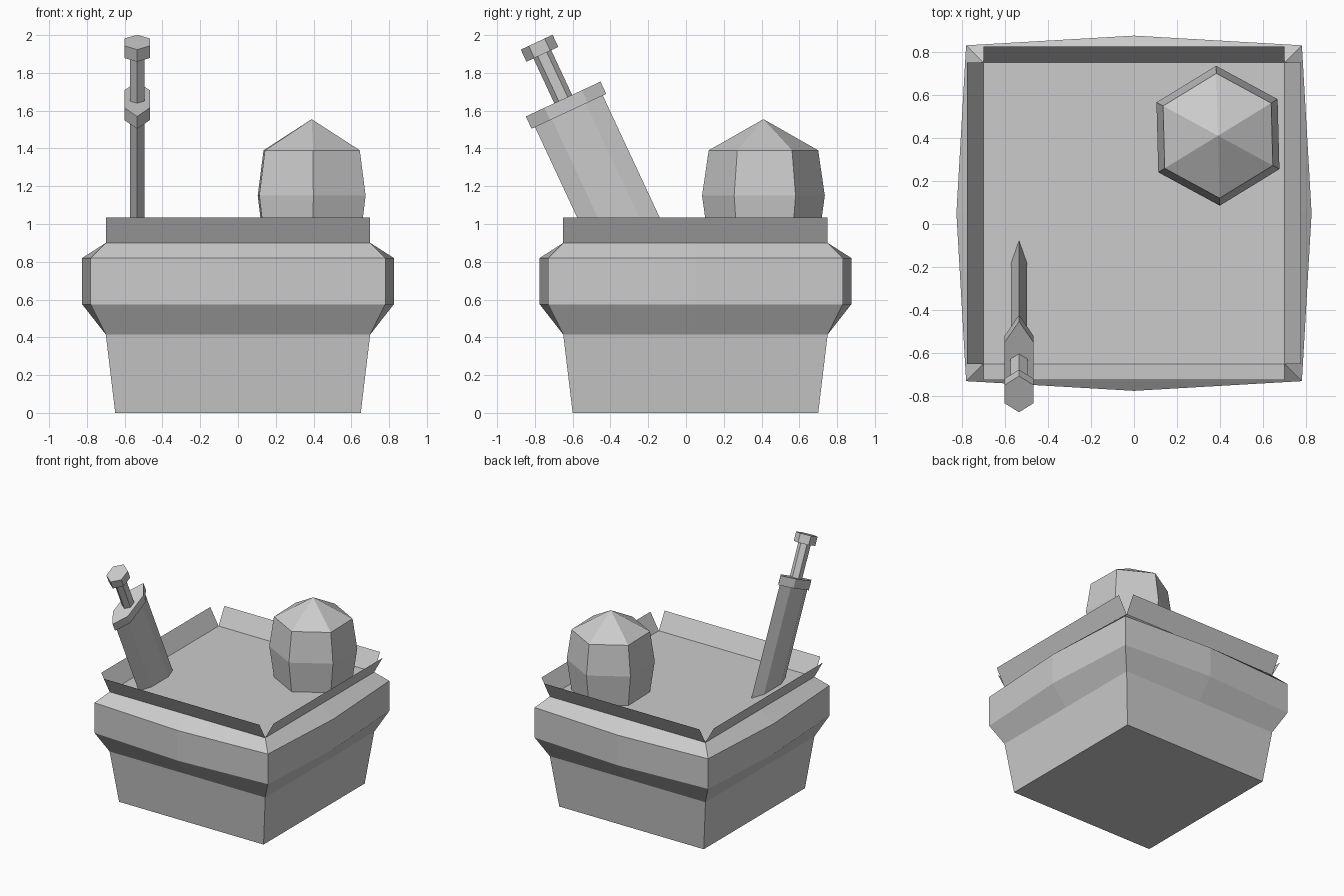
import bpy
from math import sin, cos, pi, radians
from mathutils import Matrix, Vector

if "Cube" in bpy.data.objects:
    bpy.data.objects.remove(bpy.data.objects["Cube"])


def make_object(name, verts, faces, matrix=Matrix()):
    mesh = bpy.data.meshes.new(name)
    mesh.from_pydata([matrix @ Vector(v) for v in verts], [], faces)
    mesh.update()
    obj = bpy.data.objects.new(name, mesh)
    bpy.context.collection.objects.link(obj)
    return obj


def loft(name, rings, matrix=Matrix(), cap_bottom=True, cap_top=True):
    """Skin a stack of equal-sized rings, listed from bottom to top."""
    n = len(rings[0])
    verts = [v for ring in rings for v in ring]
    faces = [(k * n + i, k * n + (i + 1) % n, (k + 1) * n + (i + 1) % n, (k + 1) * n + i)
             for k in range(len(rings) - 1) for i in range(n)]
    if cap_bottom:
        faces.append(tuple(reversed(range(n))))
    if cap_top:
        faces.append(tuple(range(len(verts) - n, len(verts))))
    return make_object(name, verts, faces, matrix)


def square_ring(corner, mid, z):
    """Square with an extra point in the middle of each side."""
    c, m = corner, mid
    return [(x, y, z) for x, y in ((-c, -c), (0, -m), (c, -c), (m, 0),
                                   (c, c), (0, m), (-c, c), (-m, 0))]


def hex_ring(rx, ry, z, start=0.0):
    return [(rx * cos(start + i * pi / 3), ry * sin(start + i * pi / 3), z) for i in range(6)]


# Tapered crate body with a bulging band, closed by a flat top
body_frame = Matrix.Translation((0, 0.05, 0))
profile = [(0.65, 0.65, 0), (0.70, 0.70, 0.415), (0.78, 0.825, 0.575),
           (0.78, 0.825, 0.82), (0.70, 0.70, 0.90)]
loft("crate_body", [square_ring(*p) for p in profile], body_frame)

# Four thin rim flaps leaning outward
flap = [(-0.70, -0.70, 0.90), (0.70, -0.70, 0.90), (0.70, -0.775, 1.035), (-0.70, -0.775, 1.035)]
for i, side in enumerate(("front", "right", "back", "left")):
    make_object(f"{side}_flap", flap, [(0, 1, 2, 3)],
                body_frame @ Matrix.Rotation(i * pi / 2, 4, 'Z'))

# Six-sided ball resting in the top
turn = radians(91.5)
ball_frame = Matrix.Translation((0.39, 0.41, 0))
ball_rings = [hex_ring(r, r, z, turn) for r, z in ((0.29, 0.90), (0.325, 1.15), (0.29, 1.39))]
loft("ball", ball_rings, ball_frame, cap_bottom=False, cap_top=False)
make_object("ball_cap", ball_rings[-1] + [(0, 0, 1.555)],
            [(i, (i + 1) % 6, 6) for i in range(6)], ball_frame)

# Leaning sword: hexagonal prisms along one tilted axis, origin at the guard
sword_frame = Matrix.Translation((-0.534, -0.635, 1.629)) @ Matrix.Rotation(radians(25), 4, 'X') \
    @ Matrix.Rotation(pi / 2, 4, 'Z')
for name, wide, thick, z0, z1 in (("sword_blade", 0.198, 0.038, -0.90, 0),
                                  ("sword_guard", 0.218, 0.068, -0.036, 0.036),
                                  ("sword_grip", 0.052, 0.039, 0, 0.332),
                                  ("sword_pommel", 0.093, 0.067, 0.297, 0.368)):
    ry = thick / sin(pi / 3)
    loft(name, [hex_ring(wide, ry, z0), hex_ring(wide, ry, z1)], sword_frame)
